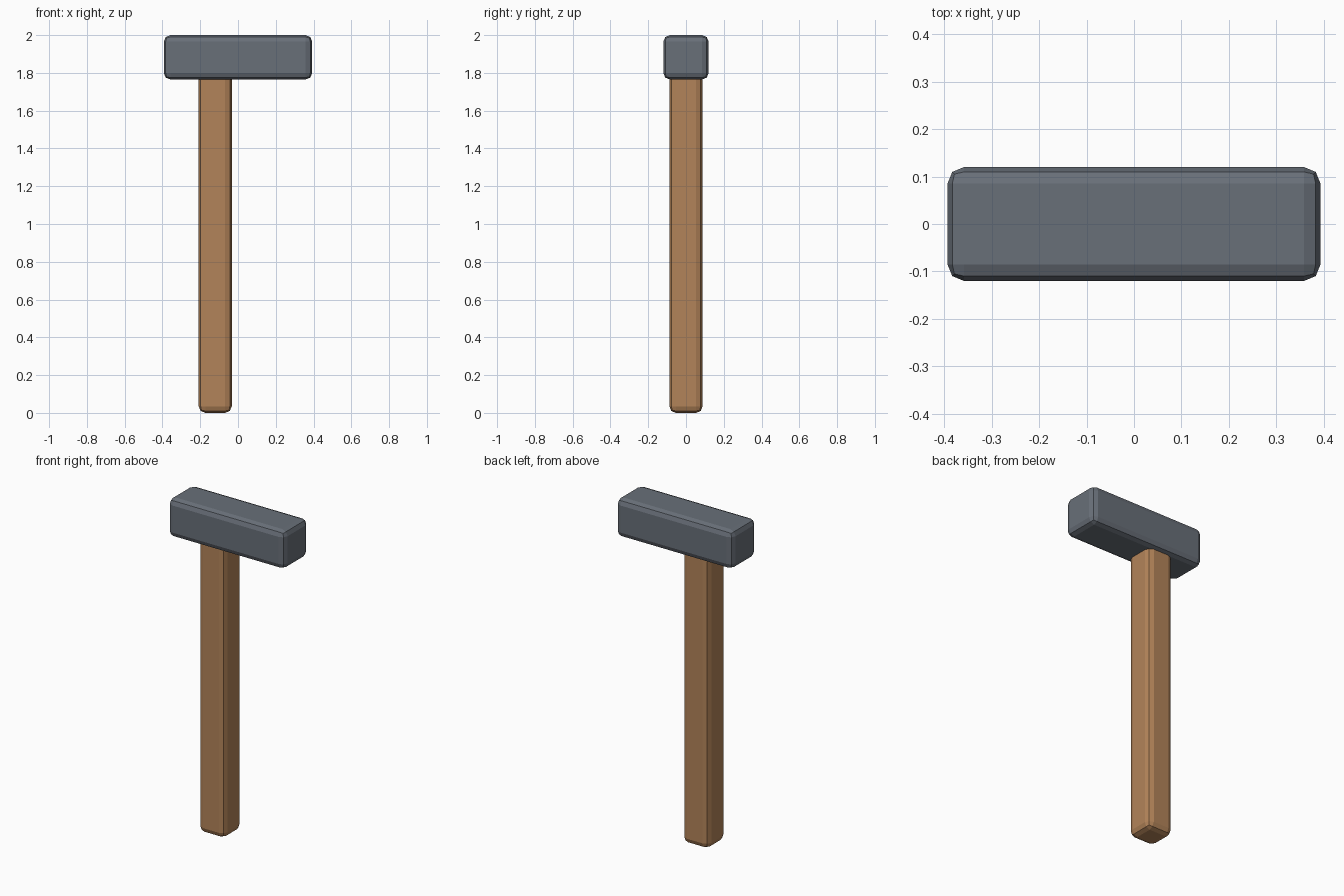
import bpy

if "Cube" in bpy.data.objects:
    bpy.data.objects.remove(bpy.data.objects["Cube"])


def bevelled_box(name, low, high, bevel, colour):
    """Box between two corners with two-step chamfered edges."""
    centre = [(a + b) / 2 for a, b in zip(low, high)]
    size = [b - a for a, b in zip(low, high)]
    bpy.ops.mesh.primitive_cube_add(size=1, location=centre)
    ob = bpy.context.object
    ob.name = name
    ob.scale = size
    bpy.ops.object.transform_apply(location=False, rotation=False, scale=True)
    mod = ob.modifiers.new("rounded_edges", 'BEVEL')
    mod.width = bevel
    mod.segments = 2
    mat = bpy.data.materials.new(name + "_material")
    mat.diffuse_color = (*colour, 1)
    mat.use_nodes = True
    mat.node_tree.nodes["Principled BSDF"].inputs["Base Color"].default_value = mat.diffuse_color
    ob.data.materials.append(mat)
    return ob


# Wooden handle, set off-centre and sunk into the head
bevelled_box("handle", (-0.208, -0.088, 0.0), (-0.033, 0.088, 1.88),
             0.035, (0.45, 0.23, 0.10))

# Metal head
bevelled_box("head", (-0.393, -0.12, 1.765), (0.393, 0.12, 2.0),
             0.035, (0.14, 0.16, 0.19))
